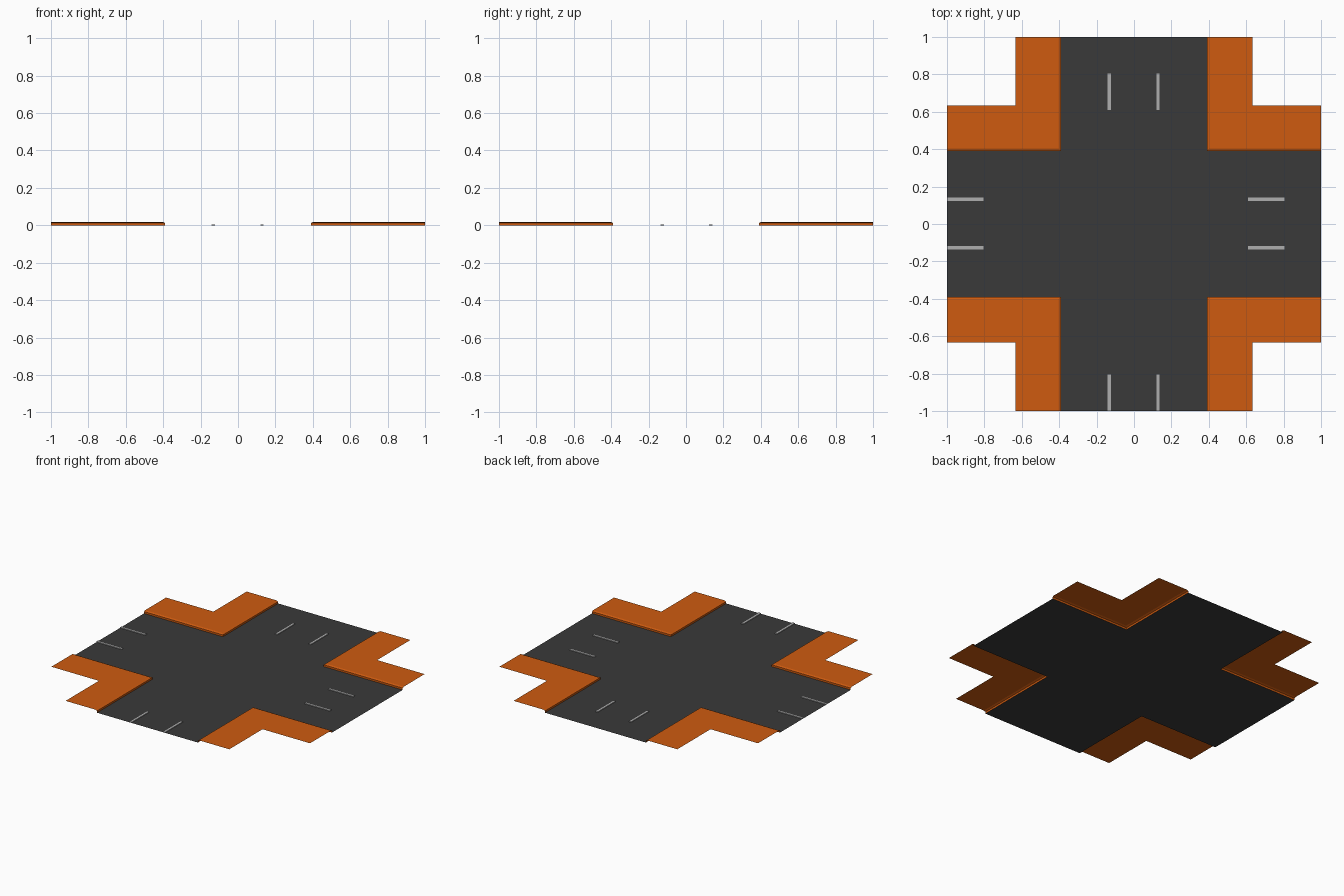
import bpy, bmesh

if "Cube" in bpy.data.objects:
    bpy.data.objects.remove(bpy.data.objects["Cube"])

def material(name, rgb):
    m = bpy.data.materials.new(name)
    m.diffuse_color = (*rgb, 1)
    m.use_nodes = True
    m.node_tree.nodes["Principled BSDF"].inputs["Base Color"].default_value = m.diffuse_color
    return m

def finish(name, bm, mat):
    me = bpy.data.meshes.new(name)
    bm.to_mesh(me)
    bm.free()
    me.materials.append(mat)
    ob = bpy.data.objects.new(name, me)
    bpy.context.collection.objects.link(ob)
    return ob

asphalt = material("asphalt", (0.042, 0.042, 0.042))
orange = material("paving_orange", (0.62, 0.105, 0.005))
paint = material("road_paint", (0.43, 0.43, 0.43))

EDGE = 0.39    # half width of the road

# Flat cross-shaped road: 3x3 grid without its corner cells
bm = bmesh.new()
c = [-1, -EDGE, EDGE, 1]
grid = [[bm.verts.new((x, y, 0)) for y in c] for x in c]
for i in range(3):
    for j in range(3):
        if i == 1 or j == 1:
            bm.faces.new((grid[i][j], grid[i+1][j], grid[i+1][j+1], grid[i][j+1]))
bmesh.ops.delete(bm, geom=[v for v in bm.verts if not v.link_faces], context='VERTS')
finish("road", bm, asphalt)

# L-shaped pavement: kerb profile (offset, height) mitred round the corner
bm = bmesh.new()
profile = [(EDGE, 0), (EDGE, 0.013), (0.403, 0.018), (0.633, 0.018)]
rows = [[bm.verts.new(p) for p in ((1, d, z), (d, d, z), (d, 1, z))] for d, z in profile]
for a, b in zip(rows, rows[1:]):
    for k in range(2):
        bm.faces.new((a[k], b[k], b[k+1], a[k+1]))
bmesh.ops.recalc_face_normals(bm, faces=bm.faces)
bm.faces.ensure_lookup_table()
if bm.faces[-1].normal.z < 0:
    bmesh.ops.reverse_faces(bm, faces=bm.faces)
pavement = finish("pavement", bm, orange)
mirror = pavement.modifiers.new("four_corners", 'MIRROR')
mirror.use_axis = (True, True, False)
mirror.use_mirror_merge = False

# Lane dashes: thin raised strips, two on each arm
def dash(name, x0, x1, y0, y1, h=0.005):
    bm = bmesh.new()
    base = bm.faces.new([bm.verts.new((x, y, 0)) for x, y in
                         ((x0, y0), (x1, y0), (x1, y1), (x0, y1))])
    top = bmesh.ops.extrude_face_region(bm, geom=[base])["geom"]
    for v in top:
        if isinstance(v, bmesh.types.BMVert):
            v.co.z = h
    # no underside: the road closes it
    for f in [f for f in bm.faces if all(v.co.z == 0 for v in f.verts)]:
        bm.faces.remove(f)
    bmesh.ops.recalc_face_normals(bm, faces=bm.faces)
    finish(name, bm, paint)

W = 0.009
for a, b in ((-1, -0.805), (0.61, 0.805)):
    for s in (-0.13, 0.13):
        dash("lane_dash_x", a, b, s + 0.003 - W, s + 0.003 + W)
        dash("lane_dash_y", s - 0.002 - W, s - 0.002 + W, a, b)
